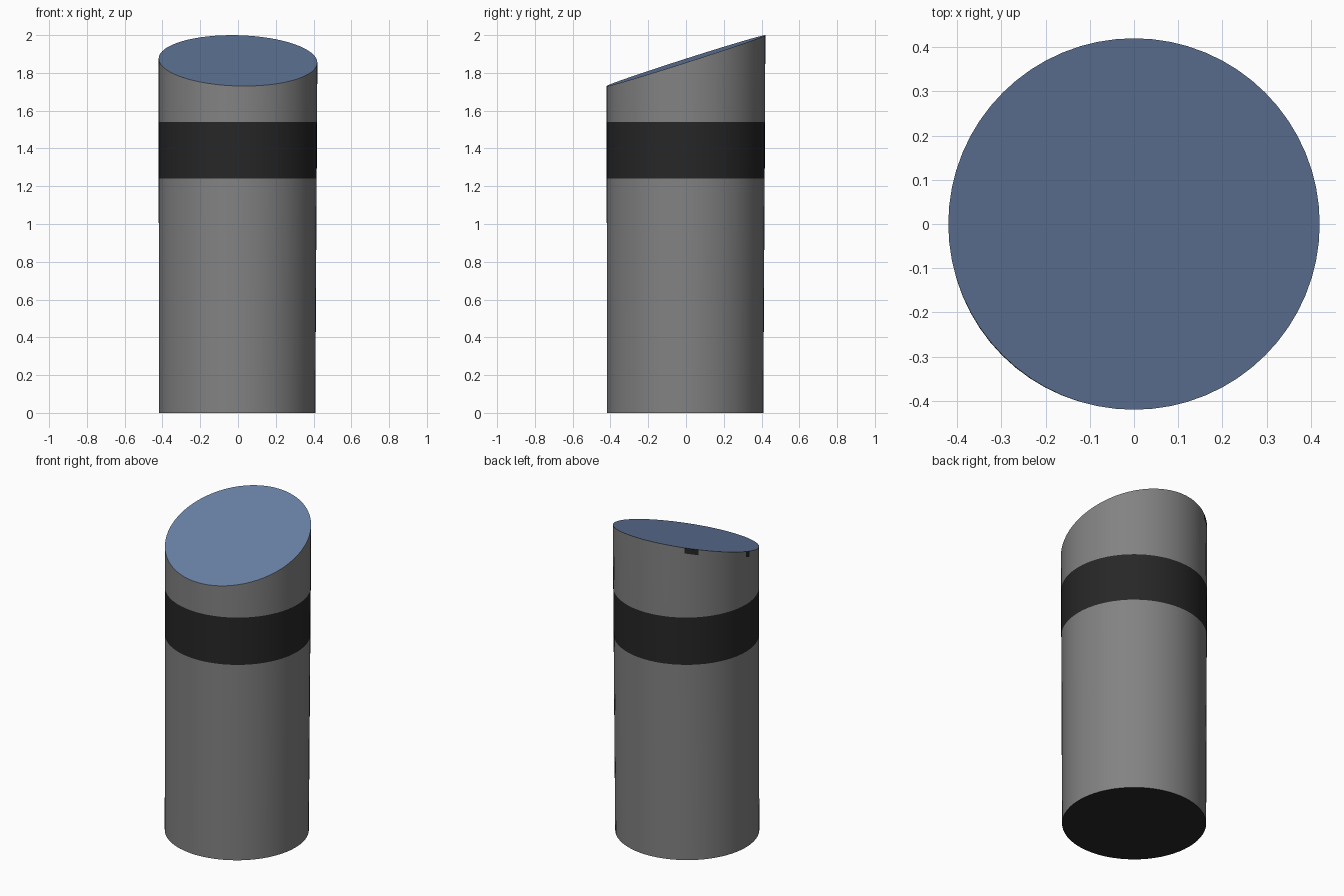
import bpy, bmesh, math

if "Cube" in bpy.data.objects:
    bpy.data.objects.remove(bpy.data.objects["Cube"])

SEGS = 64


def material(name, rgb):
    m = bpy.data.materials.new(name)
    m.diffuse_color = (*rgb, 1)
    m.use_nodes = True
    m.node_tree.nodes["Principled BSDF"].inputs["Base Color"].default_value = m.diffuse_color
    return m


grey = material("mid grey", (0.225, 0.225, 0.225))
black = material("soft black", (0.02, 0.02, 0.02))
blue = material("slate blue", (0.14, 0.215, 0.38))


def slant(x, y):
    """Height of the sloping top at a point."""
    return 1.865 + 0.32 * y - 0.025 * x


def ring(bm, z=None, drop=0.0):
    """Circle of vertices at height z, or following the slanted top when z is None."""
    t = 1.0 if z is None else min(z / 1.8, 1.0)
    r = 0.414 + 0.006 * t          # very slight flare towards the top
    c = -0.005 * (1 - t)
    verts = []
    for i in range(SEGS):
        a = 2 * math.pi * i / SEGS
        x, y = c + r * math.cos(a), c + r * math.sin(a)
        verts.append(bm.verts.new((x, y, slant(x, y) - drop if z is None else z)))
    return verts


def bridge(bm, a, b):
    return [bm.faces.new((a[i], a[(i + 1) % SEGS], b[(i + 1) % SEGS], b[i]))
            for i in range(SEGS)]


def finish(bm, name, mats):
    bmesh.ops.recalc_face_normals(bm, faces=bm.faces)
    me = bpy.data.meshes.new(name)
    bm.to_mesh(me)
    bm.free()
    for m in mats:
        me.materials.append(m)
    ob = bpy.data.objects.new(name, me)
    bpy.context.collection.objects.link(ob)
    bpy.ops.object.select_all(action='DESELECT')
    ob.select_set(True)
    bpy.context.view_layer.objects.active = ob
    bpy.ops.object.shade_smooth_by_angle(angle=math.radians(35))


# One closed post: lower body, dark band, upper body, rim and sloping top
bm = bmesh.new()
rings = [ring(bm, 0), ring(bm, 1.24), ring(bm, 1.54), ring(bm, drop=0.035), ring(bm)]
sections = [bridge(bm, a, b) for a, b in zip(rings, rings[1:])]
base = bm.faces.new(rings[0])
top = bm.faces.new(rings[-1])

# Dark band and underside, blue top
for f in sections[1] + [base]:
    f.material_index = 1
top.material_index = 2

# Small dark chips on the back left of the rim
for i, f in enumerate(sections[3]):
    angle = 360 * (i + 0.5) / SEGS
    if abs(angle - 130) < 6 or abs(angle - 184) < 3:
        f.material_index = 1

finish(bm, "slant_topped_post", [grey, black, blue])
